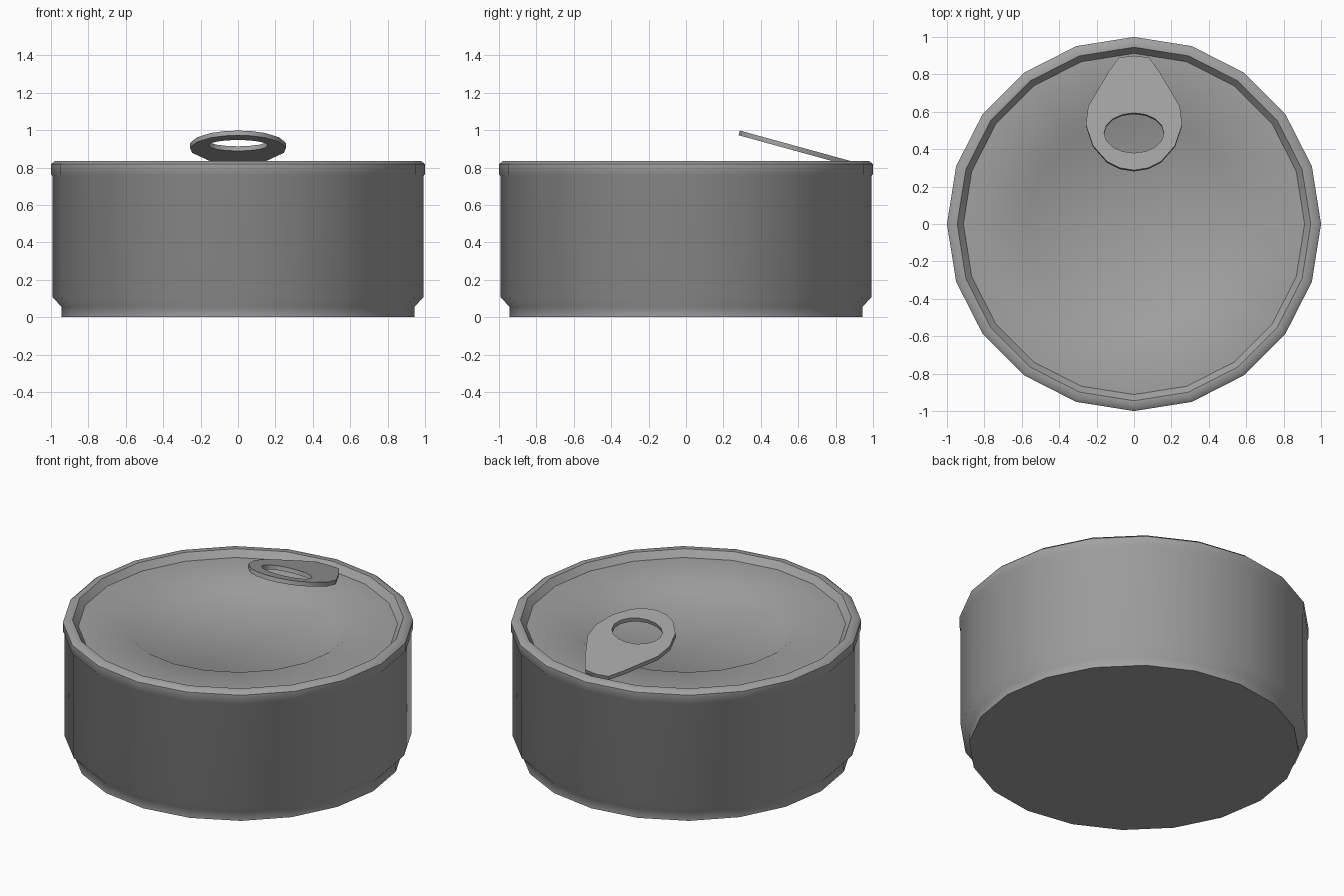
import bpy, bmesh, math

if "Cube" in bpy.data.objects:
    bpy.data.objects.remove(bpy.data.objects["Cube"])

metal = bpy.data.materials.new("grey_metal")
metal.diffuse_color = (0.36, 0.36, 0.36, 1)
metal.use_nodes = True
metal.node_tree.nodes["Principled BSDF"].inputs["Base Color"].default_value = metal.diffuse_color
SIDES = 20


def finish(name, bm, angle):
    bmesh.ops.recalc_face_normals(bm, faces=bm.faces)
    mesh = bpy.data.meshes.new(name)
    bm.to_mesh(mesh)
    bm.free()
    mesh.materials.append(metal)
    ob = bpy.data.objects.new(name, mesh)
    bpy.context.collection.objects.link(ob)
    bpy.ops.object.select_all(action='DESELECT')
    ob.select_set(True)
    bpy.context.view_layer.objects.active = ob
    bpy.ops.object.shade_smooth_by_angle(angle=math.radians(angle))
    return ob


def bridge(bm, a, b):
    n = len(a)
    for i in range(n):
        j = (i + 1) % n
        bm.faces.new((a[i], a[j], b[j], b[i]))


# Can: one lathed profile (radius, height), from base up over the rim to the lid recess
profile = [(0.943, 0), (0.943, 0.055), (0.992, 0.108), (0.992, 0.755),
           (1.0, 0.765), (1.0, 0.818), (0.98, 0.835), (0.945, 0.835),
           (0.912, 0.795), (0.64, 0.795), (0.56, 0.745)]
bm = bmesh.new()
rings = []
for r, z in profile:
    rings.append([bm.verts.new((r * math.cos(math.tau * i / SIDES),
                                r * math.sin(math.tau * i / SIDES), z))
                  for i in range(SIDES)])
for a, b in zip(rings, rings[1:]):
    bridge(bm, a, b)
bm.faces.new(rings[0])
bm.faces.new(rings[-1])
finish("can", bm, 48)

# Pull tab: mirrored teardrop outline with an oval finger hole, tilted up to the front
half = [(0.08, 0.89), (0.135, 0.815), (0.245, 0.63), (0.257, 0.53),
        (0.22, 0.42), (0.145, 0.335), (0.075, 0.3)]
outline = [(0, 0.9)] + half + [(0, 0.288)] + [(-x, y) for x, y in reversed(half)]
n = len(outline)
hole = [(0.16 * math.sin(math.tau * i / n), 0.487 + 0.107 * math.cos(math.tau * i / n))
        for i in range(n)]
bm = bmesh.new()


def loop(points, drop):
    return [bm.verts.new((x, y - drop * 0.27, 0.998 - 0.275 * (y - 0.288) - drop))
            for x, y in points]


top_out, top_in = loop(outline, 0), loop(hole, 0)
low_out, low_in = loop(outline, 0.025), loop(hole, 0.025)
bridge(bm, top_out, top_in)
bridge(bm, top_in, low_in)
bridge(bm, low_in, low_out)
bridge(bm, low_out, top_out)
finish("pull_tab", bm, 35)
